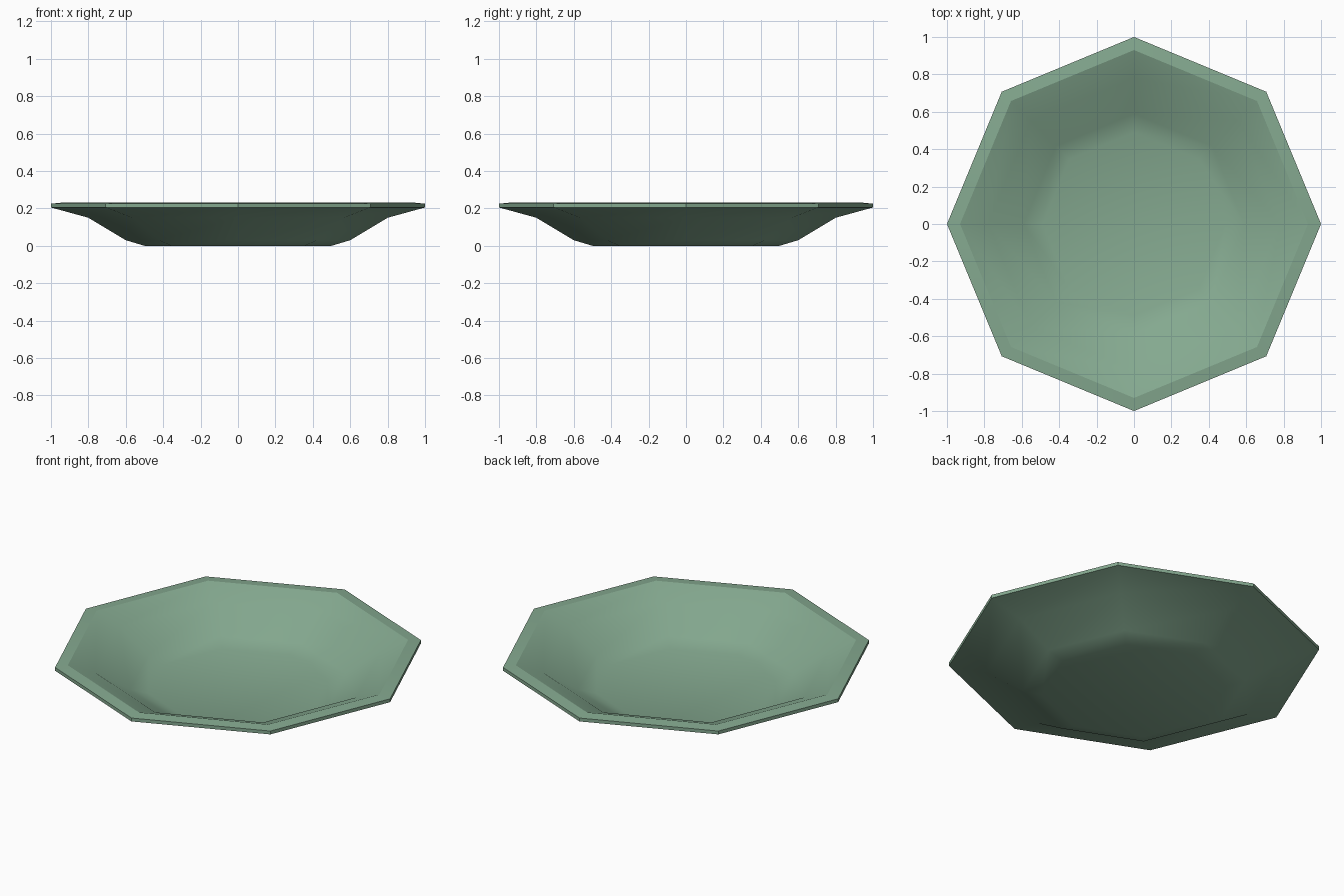
import bpy
import bmesh
from math import radians
from mathutils import Matrix

cube = bpy.data.objects.get("Cube")
if cube:
    bpy.data.objects.remove(cube, do_unlink=True)

SIDES = 8

# Sage green glaze
glaze = bpy.data.materials.new("sage_green")
glaze.use_nodes = True
colour = (0.235, 0.4, 0.28, 1)
glaze.diffuse_color = colour
glaze.node_tree.nodes["Principled BSDF"].inputs["Base Color"].default_value = colour

# Cross-section (radius, height): underside, rim, then inside of the dish
profile = [(0.5, 0), (0.6, 0.03), (0.8, 0.15), (1, 0.205),
           (1, 0.225), (0.93, 0.232), (0.78, 0.175), (0.59, 0.06), (0.49, 0.03)]

# Turn the cross-section around the upright axis
bm = bmesh.new()
rings = []
for radius, height in profile:
    ring = bmesh.ops.create_circle(bm, segments=SIDES, radius=radius,
                                   matrix=Matrix.Translation((0, 0, height)))
    rings.append(ring["verts"])
for lower, upper in zip(rings, rings[1:]):
    for i in range(SIDES):
        j = (i + 1) % SIDES
        bm.faces.new((lower[i], lower[j], upper[j], upper[i]))

# Foot and dish floor
bm.faces.new(rings[0])
bm.faces.new(rings[-1])
bmesh.ops.recalc_face_normals(bm, faces=bm.faces)

mesh = bpy.data.meshes.new("plate")
bm.to_mesh(mesh)
bm.free()
mesh.materials.append(glaze)
plate = bpy.data.objects.new("plate", mesh)
bpy.context.collection.objects.link(plate)

# Smooth bowl with a crisp rim
bpy.ops.object.select_all(action='DESELECT')
plate.select_set(True)
bpy.context.view_layer.objects.active = plate
bpy.ops.object.shade_smooth_by_angle(angle=radians(40))

# Keep the inner lip crisp
for edge in mesh.edges:
    a, b = (mesh.vertices[v].co for v in edge.vertices)
    if min(a.z, b.z) > 0.23:
        edge.use_edge_sharp = True
